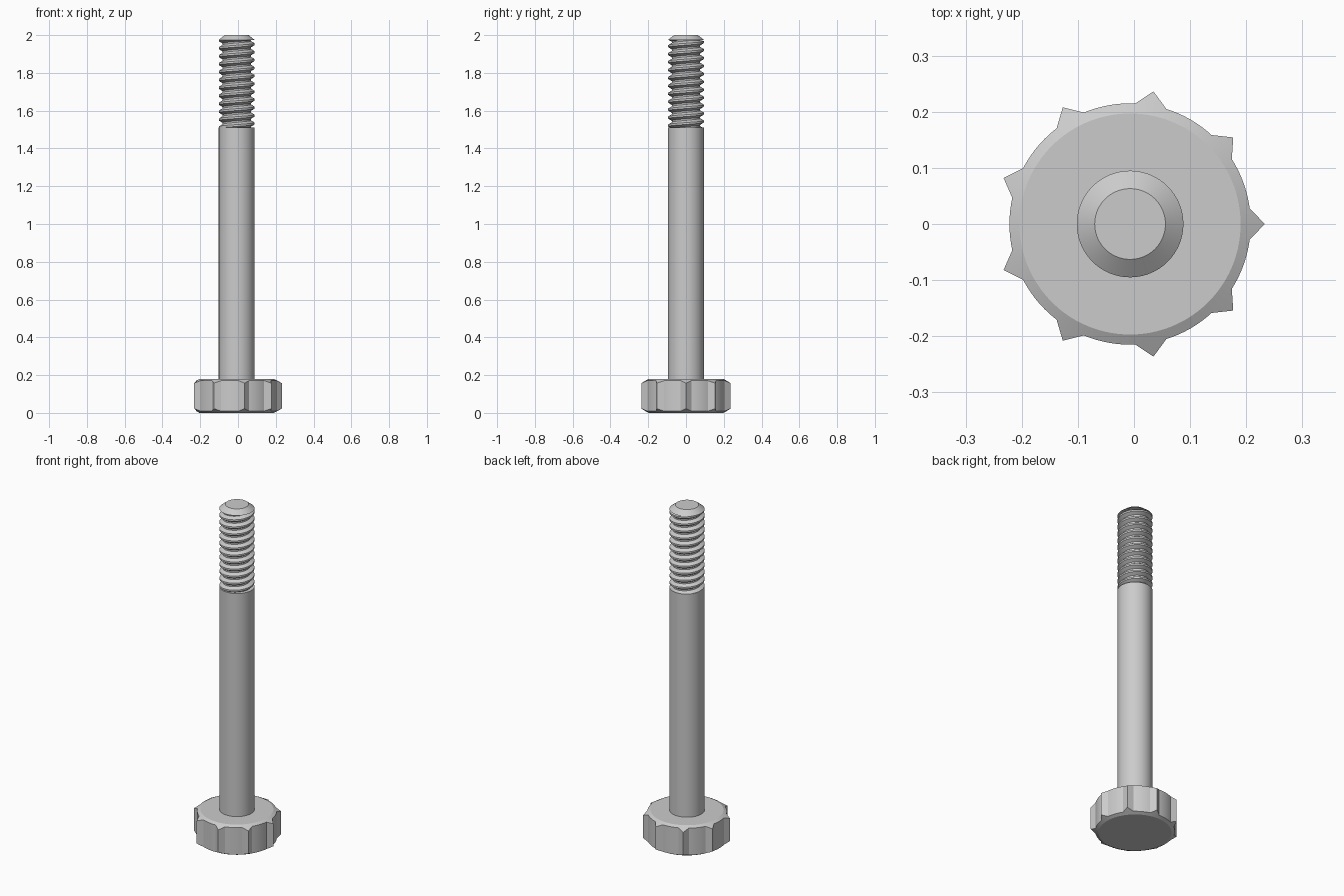
import bpy, bmesh
from math import sin, cos, tan, pi, radians

if "Cube" in bpy.data.objects:
    bpy.data.objects.remove(bpy.data.objects["Cube"])

CX = -0.007          # axis offset that centres the nine-point head
R = 0.095            # shank and thread crest radius
ROOT = 0.075         # thread root radius
PITCH = 0.042


def finish(bm, name):
    bmesh.ops.recalc_face_normals(bm, faces=bm.faces)
    mesh = bpy.data.meshes.new(name)
    bm.to_mesh(mesh)
    bm.free()
    ob = bpy.data.objects.new(name, mesh)
    bpy.context.collection.objects.link(ob)
    ob.location.x = CX
    bpy.ops.object.select_all(action='DESELECT')
    ob.select_set(True)
    bpy.context.view_layer.objects.active = ob
    bpy.ops.object.shade_smooth_by_angle(angle=radians(20))
    return ob


def loft(name, rings, closed_rings=True):
    """Skin a list of point rings and cap both ends."""
    bm = bmesh.new()
    loops = [[bm.verts.new(p) for p in ring] for ring in rings]
    n = len(loops[0])
    for a, b in zip(loops, loops[1:]):
        for i in range(n):
            j = (i + 1) % n
            bm.faces.new((a[i], a[j], b[j], b[i]))
    bm.faces.new(loops[0])
    bm.faces.new(loops[-1])
    return finish(bm, name)


def circle(r, z, n=96):
    return [(r * cos(2 * pi * i / n), r * sin(2 * pi * i / n), z) for i in range(n)]


# Head: round body with nine pointed grips, chamfered by a cone at both ends
H, BODY, TIP, FLAT, HALF = 0.18, 0.215, 0.24, 0.197, 7.5
outline = []
for k in range(9):
    base = (BODY * cos(radians(HALF)), BODY * sin(radians(HALF)))
    pts = []
    for s in range(-4, 4):                       # two straight sides of a grip
        t = 1 - abs(s) / 4
        pts.append((base[0] + (TIP - base[0]) * t, base[1] * s / 4))
    for s in range(10):                          # arc to the next grip
        a = radians(HALF + (40 - 2 * HALF) * s / 10)
        pts.append((BODY * cos(a), BODY * sin(a)))
    c, s = cos(radians(40 * k)), sin(radians(40 * k))
    outline += [(x * c - y * s, x * s + y * c) for x, y in pts]

flat, drop = [], []
for x, y in outline:
    r = (x * x + y * y) ** 0.5
    flat.append((x * FLAT / r, y * FLAT / r))
    drop.append((r - FLAT) * tan(radians(28)))
loft("bolt_head", [
    [(x, y, 0) for x, y in flat],
    [(x, y, d) for (x, y), d in zip(outline, drop)],
    [(x, y, H - d) for (x, y), d in zip(outline, drop)],
    [(x, y, H) for x, y in flat],
])

# Shank, thread core and chamfered tip
TOP = 1.975
loft("shank", [circle(r, z) for r, z in [
    (R, 0.17), (R, 1.51), (ROOT, 1.51), (ROOT, TOP), (R, TOP), (0.063, 2.0)]])

# Right-hand helical ridge, running out under the tip
STEPS = 48
section = [(ROOT - 0.005, -0.020), (R - 0.0005, -0.005),
           (R - 0.0005, 0.005), (ROOT - 0.005, 0.020)]
start = 1.49
turns = (TOP + 0.015 - start) / PITCH
rings = []
for i in range(int(turns * STEPS) + 1):
    a = 2 * pi * i / STEPS
    z = start + PITCH * i / STEPS
    rings.append([(r * cos(a), r * sin(a), min(z + dz, TOP - 0.0005)) for r, dz in section])
loft("thread", rings)
